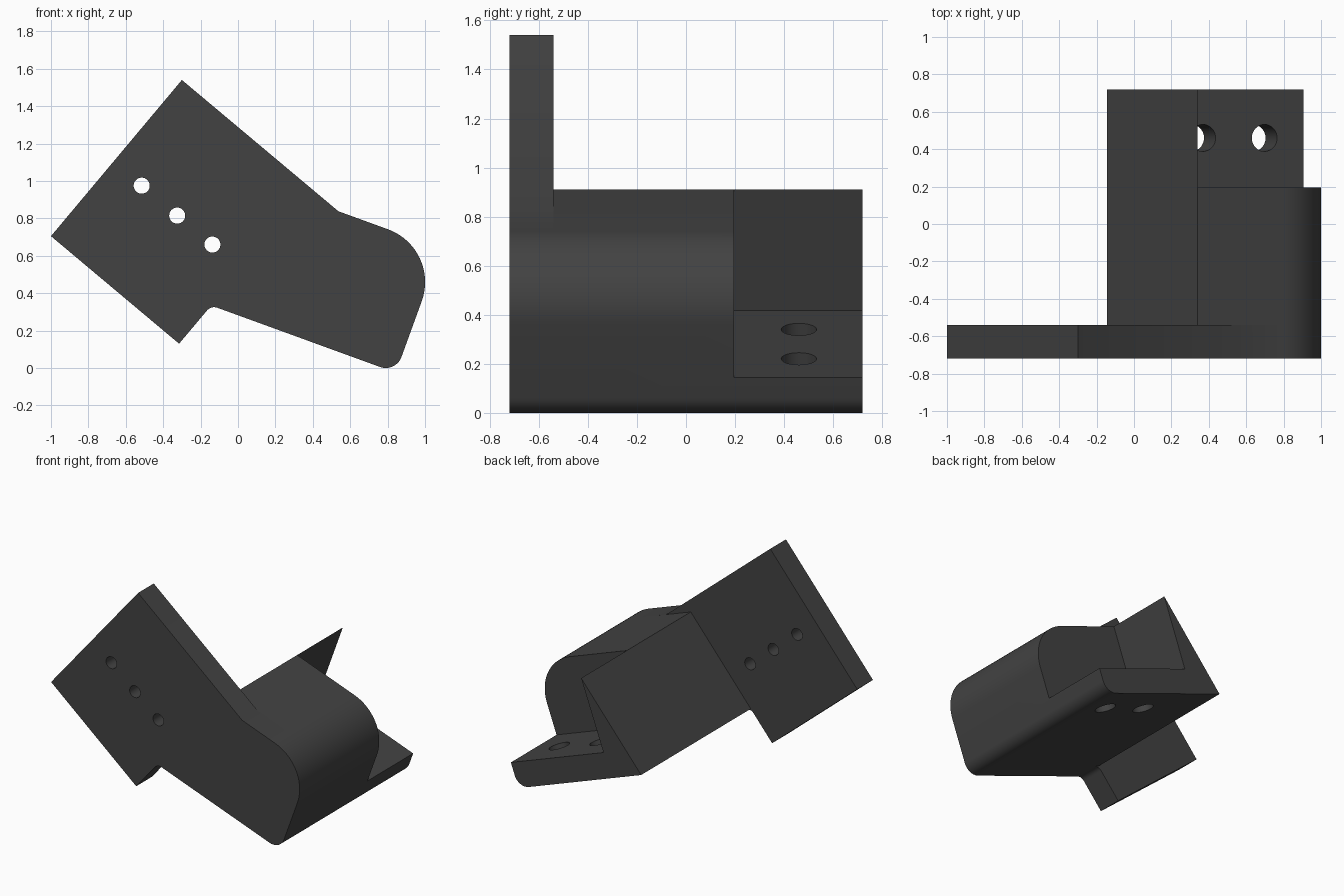
import bpy, bmesh, math
from mathutils import Vector, Matrix

if "Cube" in bpy.data.objects:
    bpy.data.objects.remove(bpy.data.objects["Cube"])

TILT = math.radians(20)
U = Vector((math.cos(TILT), -math.sin(TILT)))   # along the tilted block
V = Vector((math.sin(TILT), math.cos(TILT)))    # across the tilted block

grey = bpy.data.materials.new("dark grey")
grey.diffuse_color = (0.055, 0.055, 0.055, 1)
grey.use_nodes = True
grey.node_tree.nodes["Principled BSDF"].inputs["Base Color"].default_value = grey.diffuse_color


def uv(u, v):
    return U * u + V * v


def rounded(points):
    """Turn (point, radius, segments) corners into a filleted outline."""
    out = []
    for i, (p, r, n) in enumerate(points):
        if r == 0:
            out.append(p)
            continue
        a = (points[i - 1][0] - p).normalized()
        b = (points[(i + 1) % len(points)][0] - p).normalized()
        half = a.angle(b) / 2
        centre = p + (a + b).normalized() * (r / math.sin(half))
        s = p + a * (r / math.tan(half)) - centre
        e = p + b * (r / math.tan(half)) - centre
        sweep = math.pi - 2 * half
        for k in range(n + 1):
            t = k / n
            d = (s * math.sin((1 - t) * sweep) + e * math.sin(t * sweep)) / math.sin(sweep)
            out.append(centre + d)
    return out


def finish(name, bm):
    bmesh.ops.recalc_face_normals(bm, faces=bm.faces)
    mesh = bpy.data.meshes.new(name)
    bm.to_mesh(mesh)
    bm.free()
    mesh.materials.append(grey)
    ob = bpy.data.objects.new(name, mesh)
    bpy.context.collection.objects.link(ob)
    return ob


def extrude(name, outline, y0, y1):
    bm = bmesh.new()
    face = bm.faces.new([bm.verts.new((p.x, y0, p.y)) for p in outline])
    new = bmesh.ops.extrude_face_region(bm, geom=[face])["geom"]
    verts = [g for g in new if isinstance(g, bmesh.types.BMVert)]
    bmesh.ops.translate(bm, verts=verts, vec=(0, y1 - y0, 0))
    return finish(name, bm)


def drill(name, centre, radius, depth, axis):
    bm = bmesh.new()
    turn = Vector((0, 0, 1)).rotation_difference(axis).to_matrix().to_4x4()
    bmesh.ops.create_cone(bm, cap_ends=True, segments=32, radius1=radius, radius2=radius,
                          depth=depth, matrix=Matrix.Translation(centre) @ turn)
    return finish(name, bm)


def combine(ob, other, operation):
    mod = ob.modifiers.new(operation.lower(), "BOOLEAN")
    mod.operation, mod.solver, mod.object = operation, "EXACT", other
    bpy.context.view_layer.objects.active = ob
    bpy.ops.object.modifier_apply(modifier=mod.name)
    bpy.data.objects.remove(other)


# Shared corners of the tilted block
bottom_left, apex = uv(-0.249, 0.265), uv(0.008, 0.971)
bottom_right = (uv(0.801, 0.265), 0.089, 10)
top_right = (uv(0.801, 0.971), 0.30, 20)

# Solid block with an open-ended notch that leaves a floor and a wedge
body = extrude("bracket", rounded([(bottom_left, 0, 0), bottom_right, top_right, (apex, 0, 0)]),
               -0.54, 0.72)
notch = [uv(0.008, 0.446), uv(1.2, 0.446), uv(1.2, 1.3), uv(0.008, 1.3)]
combine(body, extrude("notch_cutter", notch, 0.195, 0.9), "DIFFERENCE")

# Floor holes
for u in (0.23, 0.58):
    c = uv(u, 0.355)
    combine(body, drill("floor_drill", Vector((c.x, 0.46, c.y)), 0.072, 0.3,
                        Vector((V.x, 0, V.y))), "DIFFERENCE")

# Side plate with its three holes
plate = extrude("side_plate", rounded([
    (Vector((-1.0, 0.705)), 0, 0), (Vector((-0.315, 0.13)), 0, 0),
    (bottom_left, 0.05, 8), bottom_right, top_right,
    (Vector((0.537, 0.838)), 0, 0), (Vector((-0.30, 1.54)), 0, 0)]), -0.72, -0.54)
for x, z in ((-0.515, 0.975), (-0.325, 0.815), (-0.137, 0.66)):
    combine(plate, drill("plate_drill", Vector((x, -0.63, z)), 0.043, 0.5,
                         Vector((0, 1, 0))), "DIFFERENCE")
combine(body, plate, "UNION")

# Clean seams and smooth only the rounded corners
bm = bmesh.new()
bm.from_mesh(body.data)
bmesh.ops.remove_doubles(bm, verts=bm.verts, dist=0.0005)
bm.to_mesh(body.data)
bm.free()
bpy.ops.object.select_all(action="DESELECT")
body.select_set(True)
bpy.context.view_layer.objects.active = body
bpy.ops.object.shade_smooth_by_angle(angle=math.radians(25))
